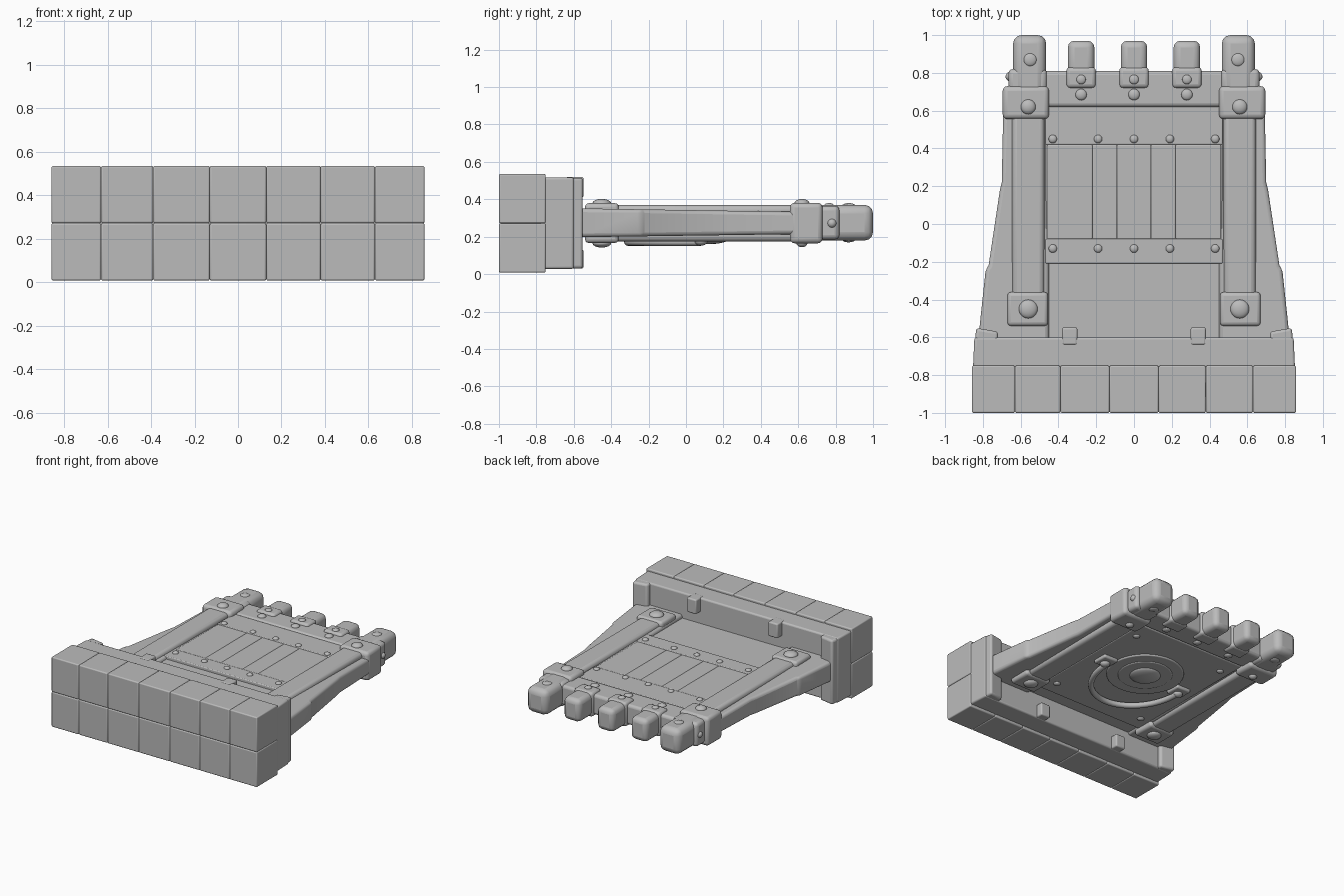
import bpy, bmesh, math
from mathutils import Vector

cube = bpy.data.objects.get("Cube")
if cube:
    bpy.data.objects.remove(cube, do_unlink=True)

grey = bpy.data.materials.new("stone grey")
grey.use_nodes = True
grey.diffuse_color = (0.5, 0.5, 0.5, 1)
shader = grey.node_tree.nodes["Principled BSDF"]
shader.inputs["Base Color"].default_value = (0.5, 0.5, 0.5, 1)
shader.inputs["Roughness"].default_value = 0.8

MID = 0.272  # height of the symmetry plane between upper and lower faces


def finish(name, bm, bevel=0.0, angle=40):
    """Turn a bmesh into a bevelled, smooth-shaded object."""
    bmesh.ops.recalc_face_normals(bm, faces=bm.faces)
    mesh = bpy.data.meshes.new(name)
    bm.to_mesh(mesh)
    bm.free()
    mesh.materials.append(grey)
    ob = bpy.data.objects.new(name, mesh)
    bpy.context.collection.objects.link(ob)
    if bevel:
        mod = ob.modifiers.new("soft edges", "BEVEL")
        mod.width = bevel
        mod.segments = 3
        mod.limit_method = "ANGLE"
    bpy.ops.object.select_all(action="DESELECT")
    ob.select_set(True)
    bpy.context.view_layer.objects.active = ob
    bpy.ops.object.shade_smooth_by_angle(angle=math.radians(angle))
    return ob


def prism(name, outline, low, high, bevel=0.015):
    """Extrude an x-y outline; low and high may be functions of y."""
    def height(h, y):
        return h(y) if callable(h) else h
    bm = bmesh.new()
    lower = [bm.verts.new((x, y, height(low, y))) for x, y in outline]
    upper = [bm.verts.new((x, y, height(high, y))) for x, y in outline]
    bm.faces.new(lower[::-1])
    bm.faces.new(upper)
    n = len(outline)
    for i in range(n):
        j = (i + 1) % n
        bm.faces.new((lower[i], lower[j], upper[j], upper[i]))
    return finish(name, bm, bevel)


def box(name, x, y, z, bevel=0.015):
    """Box from (min, max) pairs."""
    outline = [(x[0], y[0]), (x[1], y[0]), (x[1], y[1]), (x[0], y[1])]
    return prism(name, outline, z[0], z[1], bevel)


def dome(name, x, y, z, radius, height):
    """Flattened ball, used for rivets and bosses."""
    bm = bmesh.new()
    bmesh.ops.create_uvsphere(bm, u_segments=20, v_segments=12, radius=1)
    bmesh.ops.scale(bm, vec=(radius, radius, height), verts=bm.verts)
    bmesh.ops.translate(bm, vec=(x, y, z), verts=bm.verts)
    return finish(name, bm, angle=80)


def disc(name, radius, y, z0, z1, bevel):
    ring = [(radius * math.cos(a * math.tau / 48), y + radius * math.sin(a * math.tau / 48))
            for a in range(48)]
    return prism(name, ring, z0, z1, bevel)


# Heavy foot made of two courses of stone blocks
cuts = (-0.858, -0.63, -0.39, -0.13, 0.13, 0.38, 0.63, 0.858)
for left, right in zip(cuts, cuts[1:]):
    for z in ((0.008, MID), (MID, 0.535)):
        box("foot_block", (left, right), (-1, -0.75), z, 0.008)

# Stepped ledge behind the foot
prism("foot_ledge", [(-0.853, -0.78), (0.853, -0.78), (0.845, -0.6), (-0.845, -0.6)],
      0.028, 0.517, 0.012)
for side in (-1, 1):
    prism("ledge_end", [(side * 0.72, -0.7), (side * 0.85, -0.7),
                        (side * 0.835, -0.55), (side * 0.72, -0.57)], 0.03, 0.515, 0.015)
    for z in ((0.03, 0.13), (0.41, 0.52)):
        box("ledge_clip", (side * 0.34 - 0.04, side * 0.34 + 0.04), (-0.64, -0.548), z, 0.01)

# Tapered side beams, thinning toward the toothed end
for side in (-1, 1):
    edge = [(0.45, -0.62), (0.825, -0.62), (0.815, -0.52), (0.785, -0.24), (0.77, -0.22),
            (0.71, 0.18), (0.7, 0.22), (0.69, 0.72), (0.45, 0.72)]
    prism("side_beam", [(side * x, y) for x, y in edge],
          lambda y: 0.197 + 0.014 * (y + 0.6), lambda y: 0.352 - 0.016 * (y + 0.6), 0.02)

# Central slab and its plank layers
box("core_slab", (-0.5, 0.5), (-0.65, 0.8), (0.215, 0.325), 0.01)
box("raised_planks", (-0.47, 0.47), (-0.21, 0.62), (0.24, 0.342), 0.008)
plank_edges = (-0.46, -0.22, -0.09, 0.09, 0.22, 0.46)
for left, right in zip(plank_edges, plank_edges[1:]):
    box("plank", (left, right), (-0.08, 0.42), (0.25, 0.346), 0.006)
for y in ((-0.21, -0.08), (0.42, 0.62)):
    box("plank_band", (-0.47, 0.47), y, (0.25, 0.347), 0.006)
box("head_rail", (-0.66, 0.66), (0.62, 0.81), (0.2, 0.352), 0.02)
box("underside_panel", (-0.46, 0.46), (-0.5, 0.62), (0.203, 0.25), 0.01)

# Long rails with collars, feet and end posts
for side in (-1, 1):
    def span(a, b):
        return tuple(sorted((side * a, side * b)))
    box("long_rail", span(0.475, 0.645), (-0.53, 0.72), (0.175, 0.369), 0.025)
    box("rail_foot", span(0.455, 0.67), (-0.54, -0.36), (0.167, 0.379), 0.02)
    box("rail_collar", span(0.45, 0.695), (0.555, 0.73), (0.165, 0.381), 0.025)
    box("end_post", span(0.465, 0.64), (0.66, 1.0), (0.18, 0.37), 0.045)
    box("post_sleeve", span(0.46, 0.665), (0.7, 0.82), (0.185, 0.365), 0.025)
    dome("side_stud", side * 0.655, 0.78, MID, 0.025, 0.025)
    for z, y, r in ((0.378, -0.45, 0.05), (0.166, -0.45, 0.05),
                    (0.378, 0.62, 0.04), (0.168, 0.62, 0.03)):
        dome("rail_rivet", side * 0.56, y, z, r, 0.024)
    for z in (0.366, 0.184):
        dome("post_rivet", side * 0.55, 0.87, z, 0.035, 0.014)

# Short teeth along the head rail
for x in (-0.28, 0, 0.28):
    box("tooth", (x - 0.07, x + 0.07), (0.74, 0.97), (0.19, 0.36), 0.035)
    box("tooth_root", (x - 0.078, x + 0.078), (0.72, 0.83), (0.185, 0.368), 0.02)
    for z in (0.352, 0.202):
        dome("tooth_rivet", x, 0.685, z, 0.03, 0.016)
    dome("tooth_stud", x, 0.765, 0.368, 0.025, 0.012)

# Rivet rows on the planks
for y in (0.45, -0.13):
    for x in (-0.43, -0.19, 0, 0.19, 0.43):
        dome("plank_rivet", x, y, 0.347, 0.022, 0.014)

# Underside: round boss, corner rivets and a hanging half-ring handle
RING_Y = 0.08
disc("boss_plate", 0.27, RING_Y + 0.04, 0.192, 0.22, 0.008)
disc("boss_step", 0.19, RING_Y + 0.04, 0.186, 0.22, 0.008)
dome("boss_knob", 0, RING_Y + 0.04, 0.19, 0.11, 0.03)
for side in (-1, 1):
    for y in (0.48, -0.38):
        dome("panel_rivet", side * 0.38, y, 0.203, 0.025, 0.015)
    box("handle_bracket", (side * 0.33 - 0.06, side * 0.33 + 0.06),
        (RING_Y - 0.05, RING_Y + 0.07), (0.18, 0.22), 0.012)
    dome("handle_hinge", side * 0.33, RING_Y, 0.177, 0.035, 0.025)

curve = bpy.data.curves.new("ring_handle", "CURVE")
curve.dimensions = "3D"
curve.bevel_depth = 0.021
curve.bevel_resolution = 4
curve.use_fill_caps = True
spline = curve.splines.new("POLY")
spline.points.add(32)
for i, point in enumerate(spline.points):
    a = math.pi * (1 + i / 32)
    point.co = (0.32 * math.cos(a), RING_Y + 0.39 * math.sin(a), 0.172, 1)
curve.materials.append(grey)
bpy.context.collection.objects.link(bpy.data.objects.new("ring_handle", curve))
